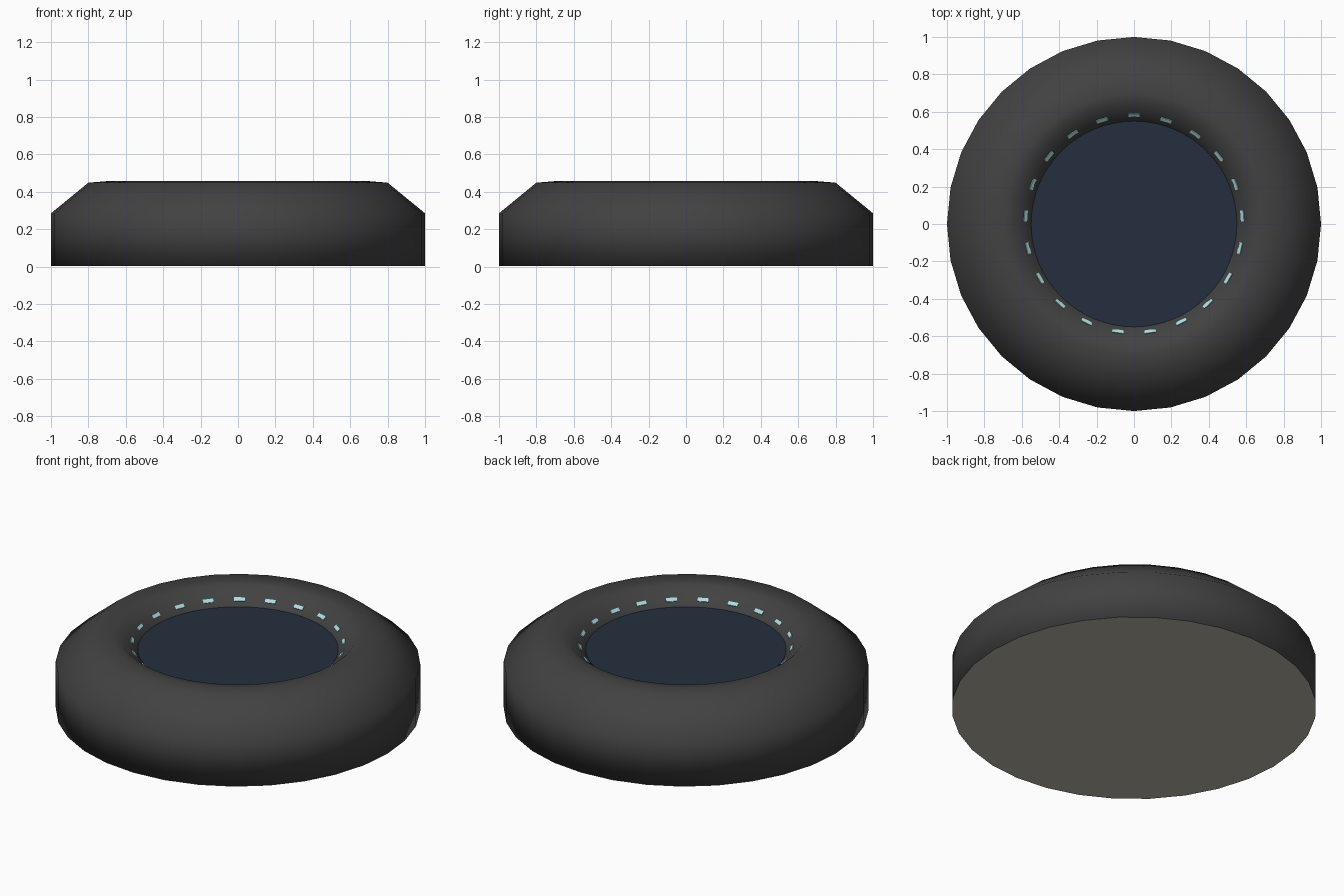
import bpy, bmesh, math
from mathutils import Matrix, Vector

if "Cube" in bpy.data.objects:
    bpy.data.objects.remove(bpy.data.objects["Cube"])


def material(name, rgb):
    m = bpy.data.materials.new(name)
    m.diffuse_color = (*rgb, 1)
    m.use_nodes = True
    m.node_tree.nodes["Principled BSDF"].inputs["Base Color"].default_value = m.diffuse_color
    return m


charcoal = material("charcoal", (0.054, 0.054, 0.054))
navy = material("navy", (0.017, 0.028, 0.048))
stone = material("warm_grey", (0.50, 0.48, 0.40))
cyan = material("pale_cyan", (0.42, 0.73, 0.76))


def finish(name, bm, mat, smooth=False):
    me = bpy.data.meshes.new(name)
    bmesh.ops.recalc_face_normals(bm, faces=bm.faces)
    for f in bm.faces:
        f.smooth = smooth
    bm.to_mesh(me)
    bm.free()
    me.materials.append(mat)
    ob = bpy.data.objects.new(name, me)
    bpy.context.collection.objects.link(ob)
    return ob


def lathe(name, profile, sides, mat, smooth=False):
    """Revolve a closed (radius, height) profile about z."""
    bm = bmesh.new()
    rings = []
    for i in range(sides):
        a = 2 * math.pi * i / sides
        rings.append([bm.verts.new((r * math.cos(a), r * math.sin(a), z)) for r, z in profile])
    n = len(profile)
    for i in range(sides):
        p, q = rings[i], rings[(i + 1) % sides]
        for j in range(n):
            k = (j + 1) % n
            bm.faces.new((p[j], q[j], q[k], p[k]))
    return finish(name, bm, mat, smooth)


def disc(name, radius, z0, z1, sides, mat):
    bm = bmesh.new()
    bmesh.ops.create_cone(bm, cap_ends=True, segments=sides, radius1=radius, radius2=radius,
                          depth=z1 - z0,
                          matrix=Matrix.Translation((0, 0, (z0 + z1) / 2))
                          @ Matrix.Rotation(math.pi / sides * 0, 4, 'Z'))
    return finish(name, bm, mat)


# Chunky outer ring, smooth all round
lathe("outer_ring",
      [(1.0, 0.003), (1.0, 0.285), (0.80, 0.449), (0.70, 0.457), (0.65, 0.454),
       (0.585, 0.396), (0.52, 0.335), (0.52, 0.003)],
      32, charcoal, smooth=True)

# Flat underside plate
bm = bmesh.new()
vs = [bm.verts.new((math.cos(2 * math.pi * i / 32), math.sin(2 * math.pi * i / 32), 0))
      for i in range(32)]
bm.faces.new(vs).normal_flip()
me = bpy.data.meshes.new("base_plate")
bm.to_mesh(me)
bm.free()
me.materials.append(stone)
bpy.context.collection.objects.link(bpy.data.objects.new("base_plate", me))

# Dark centre panel
disc("centre_panel", 0.55, 0.30, 0.366, 64, navy)

# Thin light dashes around the sloped inner rim
bm = bmesh.new()
count = 21
for i in range(count):
    m = (Matrix.Rotation(2 * math.pi * i / count + math.pi / 2, 4, 'Z')
         @ Matrix.Translation((0.582, 0, 0.396))
         @ Matrix.Rotation(math.radians(-42), 4, 'Y')
         @ Matrix.Diagonal((0.022, 0.06, 0.009, 1)))
    bmesh.ops.create_cube(bm, size=1, matrix=m)
finish("rim_lights", bm, cyan)
